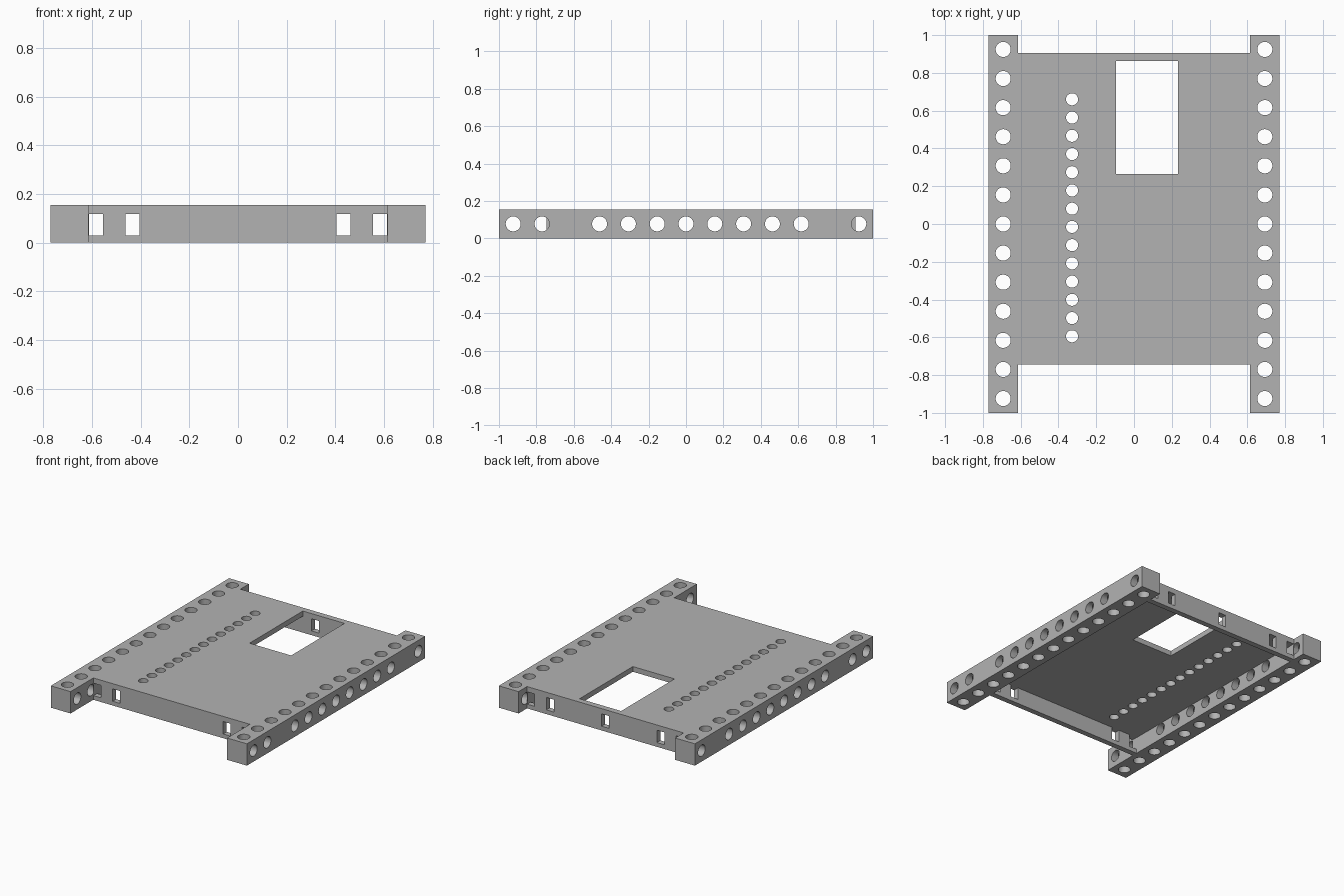
import bpy, bmesh
from mathutils import Matrix, Vector

cube = bpy.data.objects.get("Cube")
if cube:
    bpy.data.objects.remove(cube, do_unlink=True)

grey = bpy.data.materials.new("plain_grey")
grey.use_nodes = True
colour = (0.45, 0.45, 0.45, 1)
grey.diffuse_color = colour
grey.node_tree.nodes["Principled BSDF"].inputs["Base Color"].default_value = colour

HALF_W, INNER, HEIGHT = 0.77, 0.615, 0.155   # rail outer x, rail inner x, height
FRONT, BACK, WALL = -0.745, 0.905, 0.039     # frame ends and wall thickness
DECK_Z = 0.118                               # underside of the deck
PITCH, RADIUS = 0.154, 0.04                  # rail hole spacing and radius


def add_box(bm, lo, hi):
    lo, hi = Vector(lo), Vector(hi)
    mat = Matrix.Translation((lo + hi) / 2) @ Matrix.Diagonal((*(hi - lo), 1))
    bmesh.ops.create_cube(bm, size=1, matrix=mat)


def add_drill(bm, centre, radius, axis):
    mat = Matrix.Translation(centre)
    if axis == "X":
        mat = mat @ Matrix.Rotation(1.5707963, 4, "Y")
    bmesh.ops.create_cone(bm, cap_ends=True, segments=40, radius1=radius,
                          radius2=radius, depth=0.4, matrix=mat)


def make_object(name, bm):
    mesh = bpy.data.meshes.new(name)
    bm.to_mesh(mesh)
    bm.free()
    obj = bpy.data.objects.new(name, mesh)
    bpy.context.collection.objects.link(obj)
    mesh.materials.append(grey)
    return obj


def box(name, lo, hi):
    bm = bmesh.new()
    add_box(bm, lo, hi)
    return make_object(name, bm)


def cut(obj, bm):
    """Subtract the shapes in bm and bake the result."""
    cutter = make_object("cutter", bm)
    cutter.hide_render = True
    mod = obj.modifiers.new("cut", "BOOLEAN")
    mod.operation, mod.solver, mod.object = "DIFFERENCE", "EXACT", cutter
    graph = bpy.context.evaluated_depsgraph_get()
    baked = bpy.data.meshes.new_from_object(obj.evaluated_get(graph))
    obj.modifiers.clear()
    obj.data = baked
    bpy.data.objects.remove(cutter, do_unlink=True)


# Side rails, drilled from above and from the side
for side, name in ((1, "left_rail"), (-1, "right_rail")):
    xs = sorted((side * INNER, side * HALF_W))
    rail = box(name, (xs[0], -1, 0), (xs[1], 1, HEIGHT))
    x = side * (INNER + HALF_W) / 2
    down, across = bmesh.new(), bmesh.new()
    for i in range(-6, 7):
        add_drill(down, (x, i * PITCH, HEIGHT / 2), RADIUS, "Z")
        if i not in (-4, 5):
            add_drill(across, (x, i * PITCH, HEIGHT / 2), RADIUS, "X")
    cut(rail, down)
    cut(rail, across)

# End walls with upright slots; the back one has an extra middle slot
slots = (-0.584, -0.434, 0.434, 0.584)
for name, y, centres in (("front_wall", FRONT, slots),
                         ("back_wall", BACK - WALL, slots + (0,))):
    wall = box(name, (-INNER, y, 0), (INNER, y + WALL, HEIGHT))
    bm = bmesh.new()
    for x in centres:
        add_box(bm, (x - 0.029, y - 0.1, 0.03), (x + 0.029, y + 0.1, DECK_Z))
    cut(wall, bm)

# Deck with a window and a row of small holes
deck = box("deck", (-INNER, FRONT + WALL, DECK_Z), (INNER, BACK - WALL, HEIGHT))
bm = bmesh.new()
add_box(bm, (-0.095, 0.265, 0), (0.232, 0.863, 0.3))
for i in range(14):
    add_drill(bm, (-0.328, 0.66 - i * 0.0965, HEIGHT), 0.032, "Z")
cut(deck, bm)

# Smooth the drilled holes while keeping edges sharp
bpy.ops.object.select_all(action="DESELECT")
for obj in bpy.context.collection.objects:
    if obj.type == "MESH" and grey.name in obj.data.materials:
        obj.select_set(True)
        bpy.context.view_layer.objects.active = obj
bpy.ops.object.shade_smooth_by_angle(angle=0.52)
